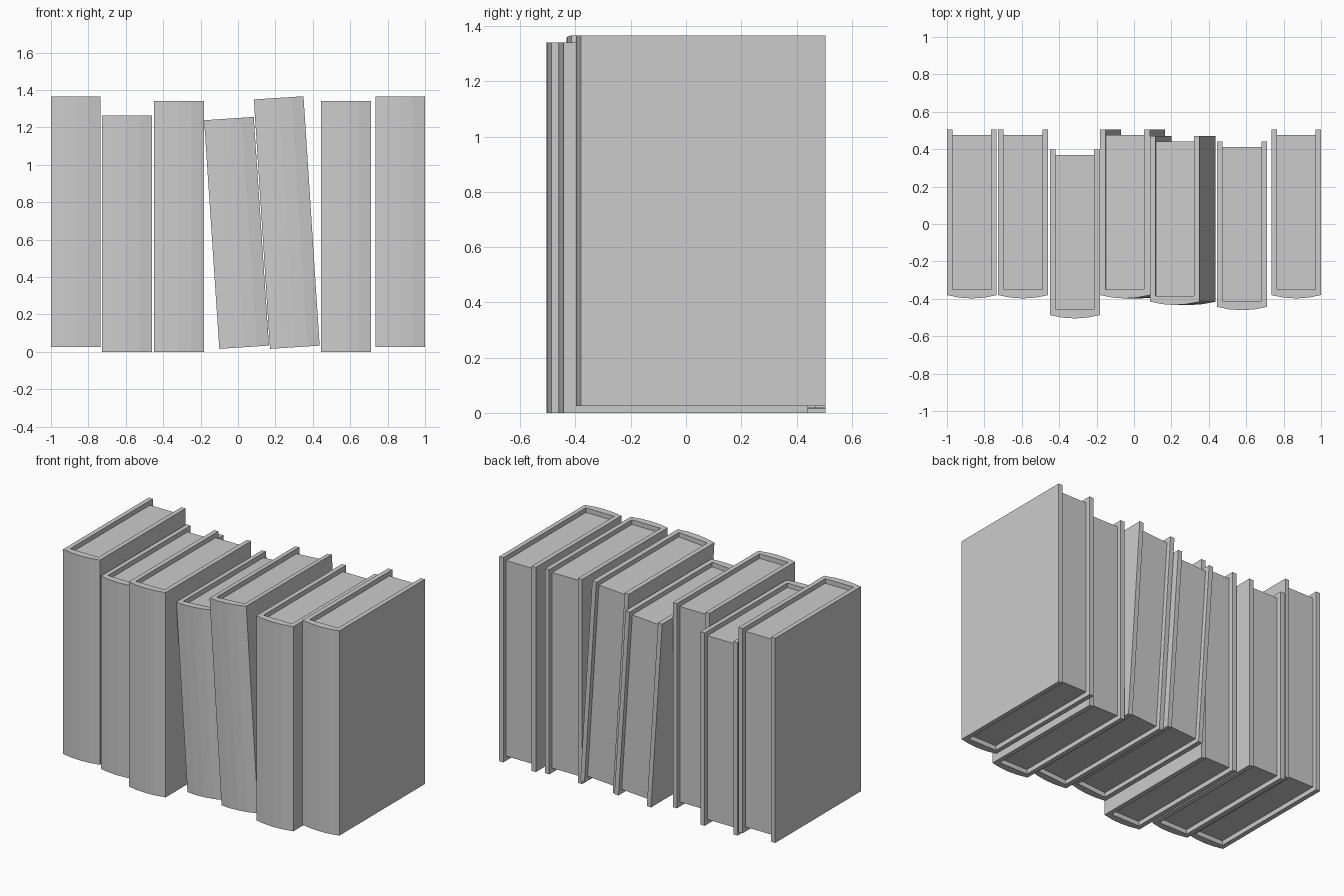
import bpy
import bmesh
import math
from mathutils import Matrix

cube = bpy.data.objects.get("Cube")
if cube:
    bpy.data.objects.remove(cube, do_unlink=True)

grey = bpy.data.materials.new("plain grey")
grey.use_nodes = True
colour = (0.6, 0.6, 0.6, 1)
grey.diffuse_color = colour
grey.node_tree.nodes["Principled BSDF"].inputs["Base Color"].default_value = colour

BOARD = 0.03     # thickness of cover boards and spine
DEPTH = 0.885    # cover depth, without the bulge of the spine
BULGE = 0.018    # how far the rounded spine stands out
SPINE_SIDES = 4


def prism(name, outline, bottom, top, placement):
    """Extrude a plan outline upwards and place it."""
    bm = bmesh.new()
    face = bm.faces.new([bm.verts.new((x, y, bottom)) for x, y in outline])
    grown = bmesh.ops.extrude_face_region(bm, geom=[face])
    verts = [v for v in grown["geom"] if isinstance(v, bmesh.types.BMVert)]
    bmesh.ops.translate(bm, verts=verts, vec=(0, 0, top - bottom))
    bmesh.ops.recalc_face_normals(bm, faces=bm.faces)
    mesh = bpy.data.meshes.new(name)
    bm.to_mesh(mesh)
    bm.free()
    mesh.materials.append(grey)
    obj = bpy.data.objects.new(name, mesh)
    obj.matrix_world = placement
    bpy.context.collection.objects.link(obj)


def book(name, left, front, base, width, height, lean=0):
    """Book whose lower -x, front corner is the pivot; lean is in degrees."""
    place = Matrix.Translation((left, front, base)) @ Matrix.Rotation(
        math.radians(-lean), 4, "Y")

    # U-shaped cover with a faceted, rounded spine
    spine = []
    for i in range(SPINE_SIDES + 1):
        t = i / SPINE_SIDES
        spine.append((width * t, -BULGE * 4 * t * (1 - t)))
    inner = width - BOARD
    cover = spine + [(width, DEPTH), (inner, DEPTH), (inner, BOARD),
                     (BOARD, BOARD), (BOARD, DEPTH), (0, DEPTH)]
    prism(name + "_cover", cover, 0, height, place)

    # Page block, set back from the cover edges
    back = DEPTH - BOARD
    pages = [(BOARD, BOARD), (inner, BOARD), (inner, back), (BOARD, back)]
    prism(name + "_pages", pages, BOARD, height - BOARD, place)


# Row of books: left, front, base, width, height, lean
row = [
    (-1.0, -0.38, 0.025, 0.266, 1.34),
    (-0.727, -0.38, 0, 0.268, 1.263),
    (-0.45, -0.487, 0, 0.267, 1.34),
    (-0.1, -0.38, 0.016, 0.266, 1.225, 3.8),
    (0.171, -0.415, 0.016, 0.266, 1.336, 3.7),
    (0.443, -0.443, 0, 0.268, 1.34),
    (0.734, -0.38, 0.025, 0.266, 1.34),
]
for number, spec in enumerate(row, 1):
    book(f"book_{number}", *spec)
